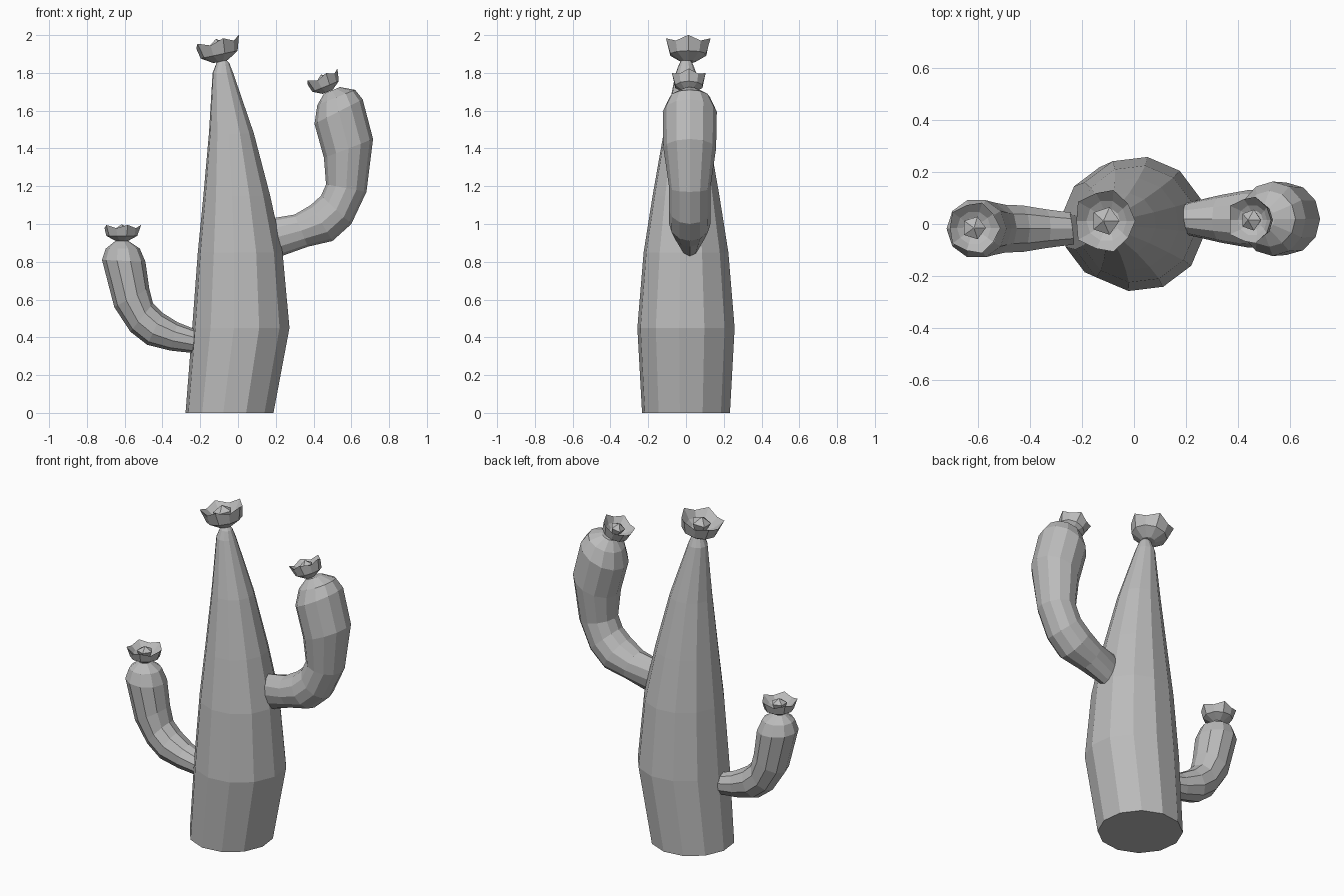
import bpy, bmesh
from math import cos, sin, pi, radians
from mathutils import Vector, Matrix

if "Cube" in bpy.data.objects:
    bpy.data.objects.remove(bpy.data.objects["Cube"])

grey = bpy.data.materials.new("plain grey")
grey.use_nodes = True
colour = (0.5, 0.5, 0.5, 1)
grey.diffuse_color = colour
grey.node_tree.nodes["Principled BSDF"].inputs["Base Color"].default_value = colour


def finish(name, bm):
    """Turn a bmesh into a flat shaded object."""
    bmesh.ops.recalc_face_normals(bm, faces=bm.faces)
    mesh = bpy.data.meshes.new(name)
    bm.to_mesh(mesh)
    bm.free()
    mesh.materials.append(grey)
    obj = bpy.data.objects.new(name, mesh)
    bpy.context.collection.objects.link(obj)
    return obj


def skin(bm, loops):
    """Bridge rings of points with quads and cap both ends."""
    rings = [[bm.verts.new(p) for p in loop] for loop in loops]
    for low, high in zip(rings, rings[1:]):
        for i in range(len(low)):
            j = (i + 1) % len(low)
            bm.faces.new((low[i], low[j], high[j], high[i]))
    bm.faces.new(rings[0])
    bm.faces.new(rings[-1])


def tube(name, sections, sides, turn=0.0, y=0.0, root=1.0):
    """Each section gives the two opposite silhouette points in x and z."""
    loops = []
    for n, (ax, az, bx, bz) in enumerate(sections):
        a, b = Vector((ax, y, az)), Vector((bx, y, bz))
        half = (b - a) / 2
        width = half.length * (root if n == 0 else 1)
        loops.append([(a + b) / 2 + half * cos(t) + Vector((0, width * sin(t), 0))
                      for t in (turn + 2 * pi * i / sides for i in range(sides))])
    bm = bmesh.new()
    skin(bm, loops)
    return finish(name, bm)


def flower(name, base, radius, height, tilt, petals=5):
    """Wavy cup of petals with a pointed bud in the middle."""
    def ring(r, z, wave=0.0, sides=petals * 2):
        return [Vector((r * radius * (1 - wave * (i % 2)) * cos(2 * pi * i / sides),
                        r * radius * (1 - wave * (i % 2)) * sin(2 * pi * i / sides),
                        height * (z - wave * 2 * (i % 2)))) for i in range(sides)]

    bm = bmesh.new()
    skin(bm, [ring(.32, 0), ring(.82, .32), ring(1.02, 1, .1),
              ring(.65, .55), ring(.4, .4)])
    skin(bm, [ring(.3, .35, 0, petals), ring(.46, .75, 0, petals),
              ring(.03, 1.02, 0, petals)])
    bm.transform(Matrix.Translation(base) @ Matrix.Rotation(radians(tilt), 4, "Y"))
    return finish(name, bm)


# Tapering trunk, leaning slightly towards the right at the top
trunk = [(-.28, 0, .19, 0), (-.245, .45, .275, .45), (-.215, .85, .238, .85),
         (-.185, 1.15, .172, 1.15), (-.155, 1.48, .085, 1.48),
         (-.135, 1.8, -.025, 1.8), (-.115, 1.85, -.045, 1.85),
         (-.1, 1.88, -.07, 1.88)]
tube("trunk", trunk, 12, turn=radians(-8))

# Tall arm on the left side
left_arm = [(.23, .83, .18, 1.03), (.37, .88, .3, 1.05), (.5, .91, .385, 1.1),
            (.6, 1, .44, 1.15), (.68, 1.17, .466, 1.21), (.715, 1.45, .455, 1.35),
            (.66, 1.66, .405, 1.53), (.62, 1.71, .42, 1.63), (.54, 1.725, .455, 1.69)]
tube("left_arm", left_arm, 12, y=.02, root=.6)

# Short arm on the right side
right_arm = [(-.22, .315, -.22, .44), (-.36, .33, -.32, .48), (-.48, .36, -.4, .53),
             (-.57, .43, -.45, .58), (-.655, .56, -.47, .66), (-.72, .81, -.49, .8),
             (-.7, .87, -.52, .87), (-.65, .91, -.58, .91)]
tube("right_arm", right_arm, 10, y=-.018)

# Flowers on the three tips
flower("trunk_flower", (-.092, .012, 1.86), .122, .118, -12)
flower("left_arm_flower", (.475, .015, 1.7), .092, .095, -22)
flower("right_arm_flower", (-.615, -.015, .91), .1, .085, 0)
